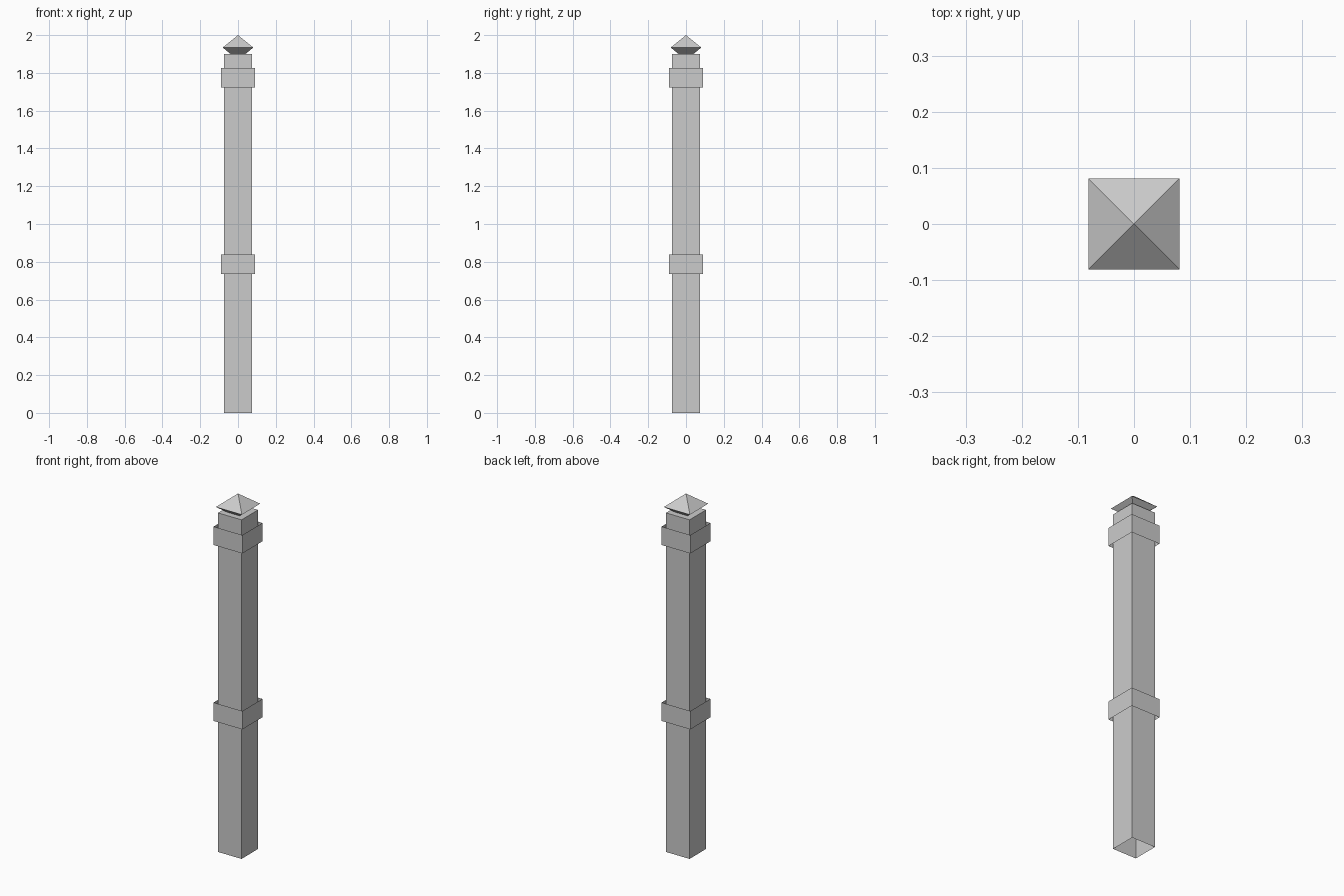
import bpy
import bmesh
from math import pi, sqrt

cube = bpy.data.objects.get("Cube")
if cube:
    bpy.data.objects.remove(cube, do_unlink=True)

stone = bpy.data.materials.new("grey_stone")
stone.use_nodes = True
GREY = (0.6, 0.6, 0.6, 1)
stone.diffuse_color = GREY
stone.node_tree.nodes["Principled BSDF"].inputs["Base Color"].default_value = GREY


def square_part(name, sections, close_top=False):
    """Loft square rings given as (half width, height); a zero width makes a point."""
    bm = bmesh.new()
    rings = []
    for half, z in sections:
        if half:
            corners = ((-half, -half), (half, -half), (half, half), (-half, half))
            rings.append([bm.verts.new((x, y, z)) for x, y in corners])
        else:
            rings.append([bm.verts.new((0, 0, z))] * 4)
    for low, high in zip(rings, rings[1:]):
        for i in range(4):
            j = (i + 1) % 4
            loop = dict.fromkeys((low[i], low[j], high[j], high[i]))
            bm.faces.new(list(loop))
    if close_top:
        bm.faces.new(rings[-1])
    mesh = bpy.data.meshes.new(name)
    bm.to_mesh(mesh)
    bm.free()
    mesh.materials.append(stone)
    obj = bpy.data.objects.new(name, mesh)
    bpy.context.collection.objects.link(obj)
    return obj


# Square shaft, open underneath
square_part("post_shaft", [(0.073, 0), (0.073, 1.9)], close_top=True)

# Loose open collars around the shaft
for name, base in (("lower_collar", 0.736), ("upper_collar", 1.722)):
    square_part(name, [(0.089, base), (0.089, base + 0.103)])

# Double pyramid finial, its lower point sunk in the shaft
square_part("finial", [(0, 1.868), (0.081, 1.934), (0, 2)])
